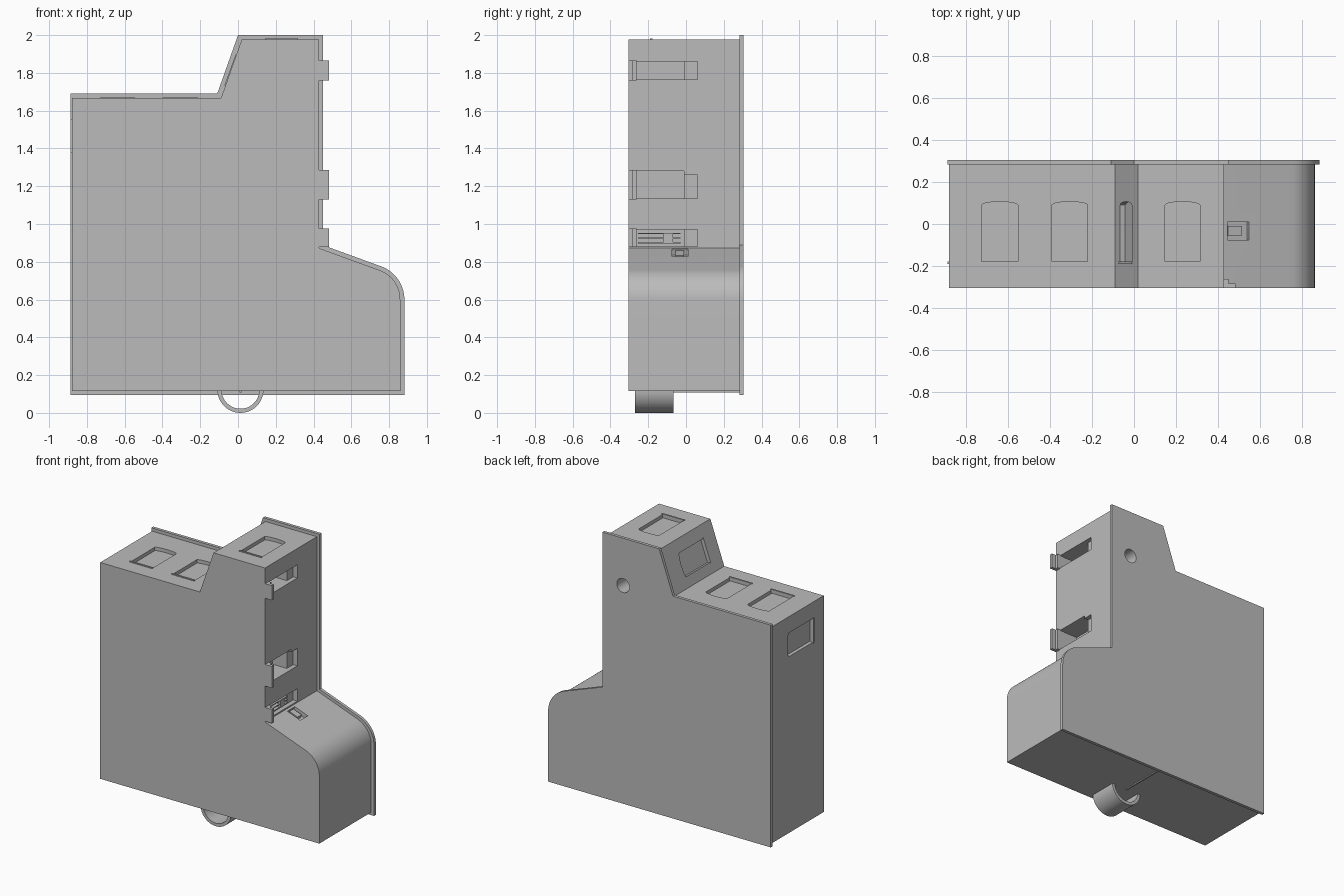
import bpy, bmesh
from math import sin, cos, radians, pi
from mathutils import Matrix, Vector

old = bpy.data.objects.get("Cube")
if old:
    bpy.data.objects.remove(old)

grey = bpy.data.materials.new("plain grey")
grey.use_nodes = True
grey.diffuse_color = (0.5, 0.5, 0.5, 1)
grey.node_tree.nodes["Principled BSDF"].inputs["Base Color"].default_value = (0.5, 0.5, 0.5, 1)


def prism(name, pts, low, high, frame):
    """Closed 2D outline extruded from low to high along the frame's z axis."""
    bm = bmesh.new()
    bottom = bm.faces.new([bm.verts.new((u, v, low)) for u, v in pts])
    ext = bmesh.ops.extrude_face_region(bm, geom=[bottom])
    top = [g for g in ext["geom"] if isinstance(g, bmesh.types.BMVert)]
    bmesh.ops.translate(bm, vec=(0, 0, high - low), verts=top)
    bmesh.ops.transform(bm, matrix=frame, verts=bm.verts)
    bmesh.ops.recalc_face_normals(bm, faces=bm.faces)
    mesh = bpy.data.meshes.new(name)
    bm.to_mesh(mesh)
    bm.free()
    mesh.materials.append(grey)
    ob = bpy.data.objects.new(name, mesh)
    bpy.context.collection.objects.link(ob)
    return ob


def rect(u0, u1, v0, v1):
    return [(u0, v0), (u1, v0), (u1, v1), (u0, v1)]


def box(name, x0, x1, y0, y1, z0, z1):
    return prism(name, rect(x0, x1, y0, y1), z0, z1, Matrix())


def face_frame(x, z, degrees):
    """Frame on a wall: v runs along y, the normal is up turned by degrees."""
    return Matrix.Translation((x, 0, z)) @ Matrix.Rotation(-radians(degrees), 4, "Y")


def cut(target, cutter, keep=False):
    mod = target.modifiers.new("cut", "BOOLEAN")
    mod.operation = "DIFFERENCE"
    mod.solver = "EXACT"
    mod.object = cutter
    bpy.context.view_layer.objects.active = target
    bpy.ops.object.modifier_apply(modifier=mod.name)
    if not keep:
        bpy.data.objects.remove(cutter)


# Side profile with the sloped, rounded shoulder; drawn in x and z
FRONTAL = Matrix(((1, 0, 0, 0), (0, 0, 1, 0), (0, 1, 0, 0), (0, 0, 0, 1)))


def profile(left, base, step, column, top, radius):
    cx, cz = 0.694, 0.6
    arc = [(cx + radius * cos(radians(a)), cz + radius * sin(radians(a)))
           for a in range(0, 71, 5)]
    ex, ez = arc[-1]
    shoulder = ez + (ex - column) * 0.364
    return [(left, base), (cx + radius, base)] + arc + [
        (column, shoulder), (column, top), (step + 0.11, top),
        (step, top - 0.31), (left, top - 0.31)]


body = prism("housing_body", profile(-0.88, 0.115, -0.09, 0.428, 1.977, 0.165),
             -0.305, 0.284, FRONTAL)
plate = prism("back_plate", profile(-0.886, 0.095, -0.11, 0.45, 2.0, 0.187),
              0.283, 0.305, FRONTAL)

# Shallow windows with an arched end and a thin sill
windows = [("top_window_1", -0.638, 1.667, 0, 0.172),
           ("top_window_2", -0.305, 1.667, 0, 0.17),
           ("high_window", 0.23, 1.977, 0, 0.165),
           ("slope_window", -0.037, 1.813, 70, 0.165),
           ("side_window", -0.88, 1.465, 90, 0.17)]
for name, x, z, angle, width in windows:
    frame = face_frame(x, z, angle)
    h = width / 2
    arch = [(h * cos(pi * i / 8), 0.09 + 0.016 * sin(pi * i / 8)) for i in range(9)]
    cut(body, prism("cutter", [(-h, -0.185), (h, -0.185)] + arch, -0.025, 0.05, frame))
    prism(name + "_sill", rect(-h - 0.005, h + 0.005, -0.19, -0.178), -0.02, 0.006, frame)

# Side slots, each with a shallow step behind and a hooked tab in front
for name, z0, z1, step_top in (("upper", 1.765, 1.86, 1.86),
                               ("middle", 1.135, 1.28, 1.26),
                               ("lower", 0.882, 0.972, 0.97)):
    cut(body, box("cutter", 0.28, 0.6, -0.265, -0.01, z0, z1))
    cut(body, box("cutter", 0.395, 0.6, -0.02, 0.062, z0, step_top))
    box(name + "_tab_root", 0.40, 0.45, -0.29, -0.262, z0 - 0.005, z1 + 0.005)
    box(name + "_tab_lip", 0.40, 0.482, -0.305, -0.282, z0 - 0.005, z1 + 0.005)

# Slats and latch block inside the lower slot
for i in range(3):
    z = 0.898 + i * 0.024
    box("slot_slat_%d" % (i + 1), 0.27, 0.415, -0.255, -0.03, z, z + 0.006)
box("slot_latch", 0.27, 0.42, -0.12, -0.07, 0.9, 0.95)

# Nested recess on the shoulder
shoulder = face_frame(0.495, 0.846, -20)
cut(body, prism("cutter", rect(-0.055, 0.055, -0.075, 0.01), -0.03, 0.05, shoulder))
prism("shoulder_catch", rect(-0.05, 0.02, -0.055, -0.01), -0.04, -0.005, shoulder)

# Round hole through the back
ring = [(0.286 + 0.05 * cos(pi * i / 16), 1.66 + 0.05 * sin(pi * i / 16)) for i in range(32)]
drill = prism("cutter", ring, 0.18, 0.4, FRONTAL)
cut(body, drill, keep=True)
cut(plate, drill)

# Half-ring hanger and thin rib under the base
angles = [pi + pi * i / 24 for i in range(25)]
outer = [(0.013 + 0.122 * cos(a), 0.122 + 0.122 * sin(a)) for a in angles]
inner = [(0.013 + 0.1 * cos(a), 0.122 + 0.1 * sin(a)) for a in reversed(angles)]
prism("bottom_hanger", outer + inner, -0.27, -0.065, FRONTAL)
box("bottom_rib", 0.008, 0.018, -0.065, 0.285, 0.107, 0.12)

# Smooth the rounded parts and keep corners crisp
bpy.ops.object.select_all(action="DESELECT")
for ob in bpy.context.scene.objects:
    if ob.type == "MESH" and grey.name in ob.data.materials:
        ob.select_set(True)
        bpy.context.view_layer.objects.active = ob
bpy.ops.object.shade_smooth_by_angle(angle=radians(18))
